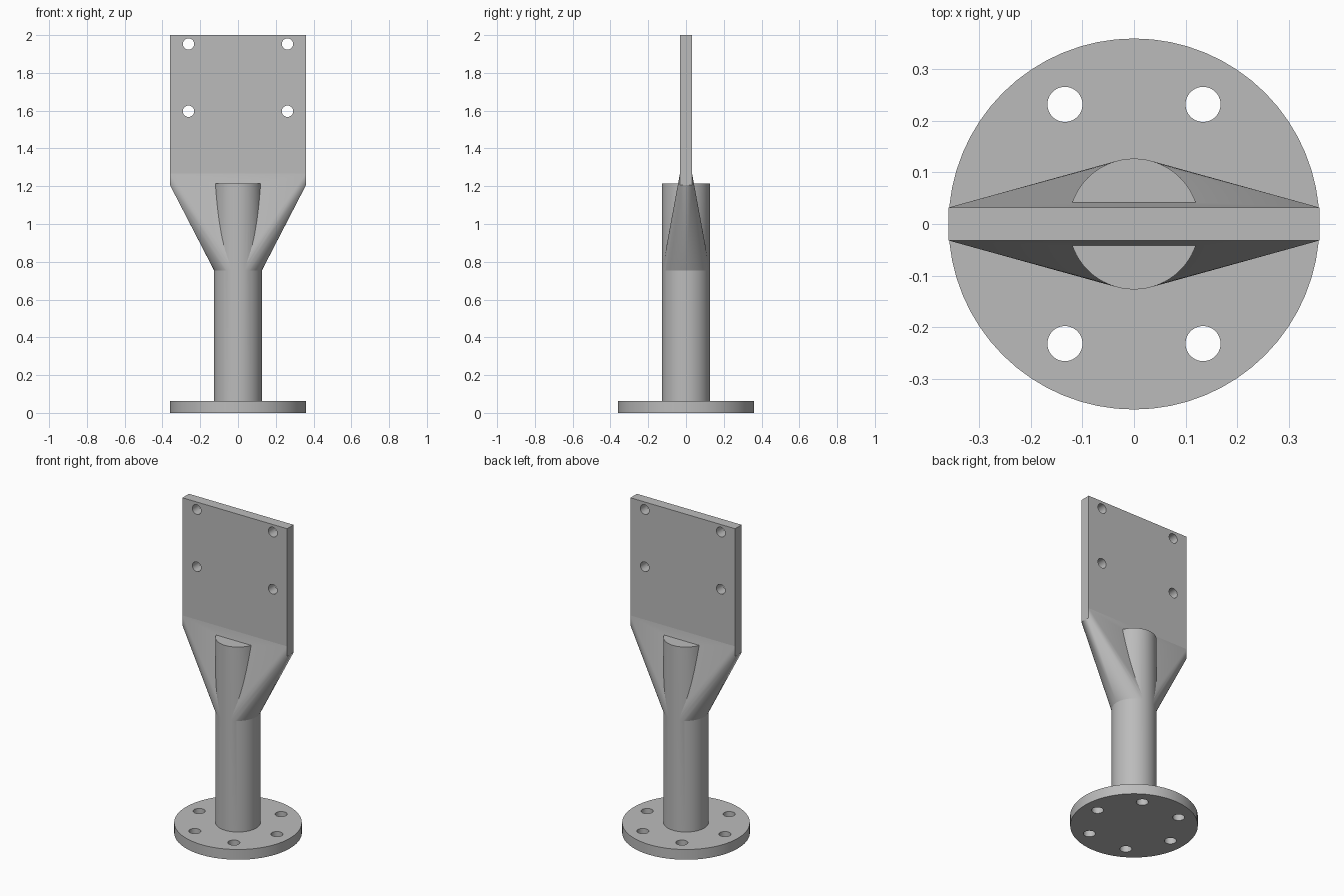
import bpy, bmesh, math

if "Cube" in bpy.data.objects:
    bpy.data.objects.remove(bpy.data.objects["Cube"])

SEG = 64
POST_R, PLATE_W, PLATE_T = 0.127, 0.36, 0.032
FLANGE_R, FLANGE_H = 0.36, 0.0635
FLARE_Z, FLARE_LOW, FLARE_TOP, POST_TOP = 0.755, 1.206, 1.268, 1.214

steel = bpy.data.materials.new("grey steel")
steel.diffuse_color = (0.5, 0.5, 0.5, 1)
steel.use_nodes = True
steel.node_tree.nodes["Principled BSDF"].inputs["Base Color"].default_value = steel.diffuse_color


def new_object(name, bm):
    bmesh.ops.recalc_face_normals(bm, faces=bm.faces)
    mesh = bpy.data.meshes.new(name)
    bm.to_mesh(mesh)
    bm.free()
    mesh.materials.append(steel)
    obj = bpy.data.objects.new(name, mesh)
    bpy.context.collection.objects.link(obj)
    return obj


def ring(bm, r, z):
    return [bm.verts.new((r * math.cos(2 * math.pi * i / SEG),
                          r * math.sin(2 * math.pi * i / SEG), z)) for i in range(SEG)]


def cylinder(name, r, z0, z1):
    bm = bmesh.new()
    face = bm.faces.new(ring(bm, r, z0))
    top = bmesh.ops.extrude_face_region(bm, geom=[face])["geom"]
    bmesh.ops.translate(bm, vec=(0, 0, z1 - z0),
                        verts=[v for v in top if isinstance(v, bmesh.types.BMVert)])
    return new_object(name, bm)


def box_corners(bm, z0, z1):
    return [bm.verts.new((x, y, z)) for x in (-PLATE_W, PLATE_W)
            for y in (-PLATE_T, PLATE_T) for z in (z0, z1)]


def hull(name, bm):
    bmesh.ops.convex_hull(bm, input=bm.verts)
    bmesh.ops.dissolve_limit(bm, angle_limit=0.001, verts=bm.verts, edges=bm.edges)
    return new_object(name, bm)


def combine(obj, other, operation):
    mod = obj.modifiers.new("combine", 'BOOLEAN')
    mod.operation, mod.solver, mod.object = operation, 'EXACT', other
    bpy.context.view_layer.objects.active = obj
    bpy.ops.object.modifier_apply(modifier=mod.name)
    bpy.data.objects.remove(other)


# Base flange and round post
support = cylinder("post_support", FLANGE_R, 0, FLANGE_H)
post = cylinder("post", POST_R, FLANGE_H / 2, POST_TOP)

# Flared transition from the round post to the flat plate
bm = bmesh.new()
ring(bm, POST_R, FLARE_Z)
box_corners(bm, FLARE_LOW, FLARE_TOP)
flare = hull("flare", bm)

# Upright mounting plate
bm = bmesh.new()
box_corners(bm, FLARE_TOP, 2.0)
plate = hull("plate", bm)

# Weld everything into one solid
combine(flare, plate, 'UNION')
combine(post, flare, 'UNION')
combine(support, post, 'UNION')

# Bolt holes: six around the flange, four through the plate
for i in range(6):
    a = math.radians(60 * i)
    drill = cylinder("drill", 0.034, -0.1, 0.2)
    drill.location = (0.268 * math.cos(a), 0.268 * math.sin(a), 0)
    combine(support, drill, 'DIFFERENCE')
for x in (-0.262, 0.262):
    for z in (1.597, 1.953):
        drill = cylinder("drill", 0.03, -0.2, 0.2)
        drill.rotation_euler.x = math.pi / 2
        drill.location = (x, 0, z)
        combine(support, drill, 'DIFFERENCE')

# Smooth round sides, crisp edges
support.select_set(True)
bpy.context.view_layer.objects.active = support
bpy.ops.object.shade_smooth_by_angle(angle=math.radians(9))
